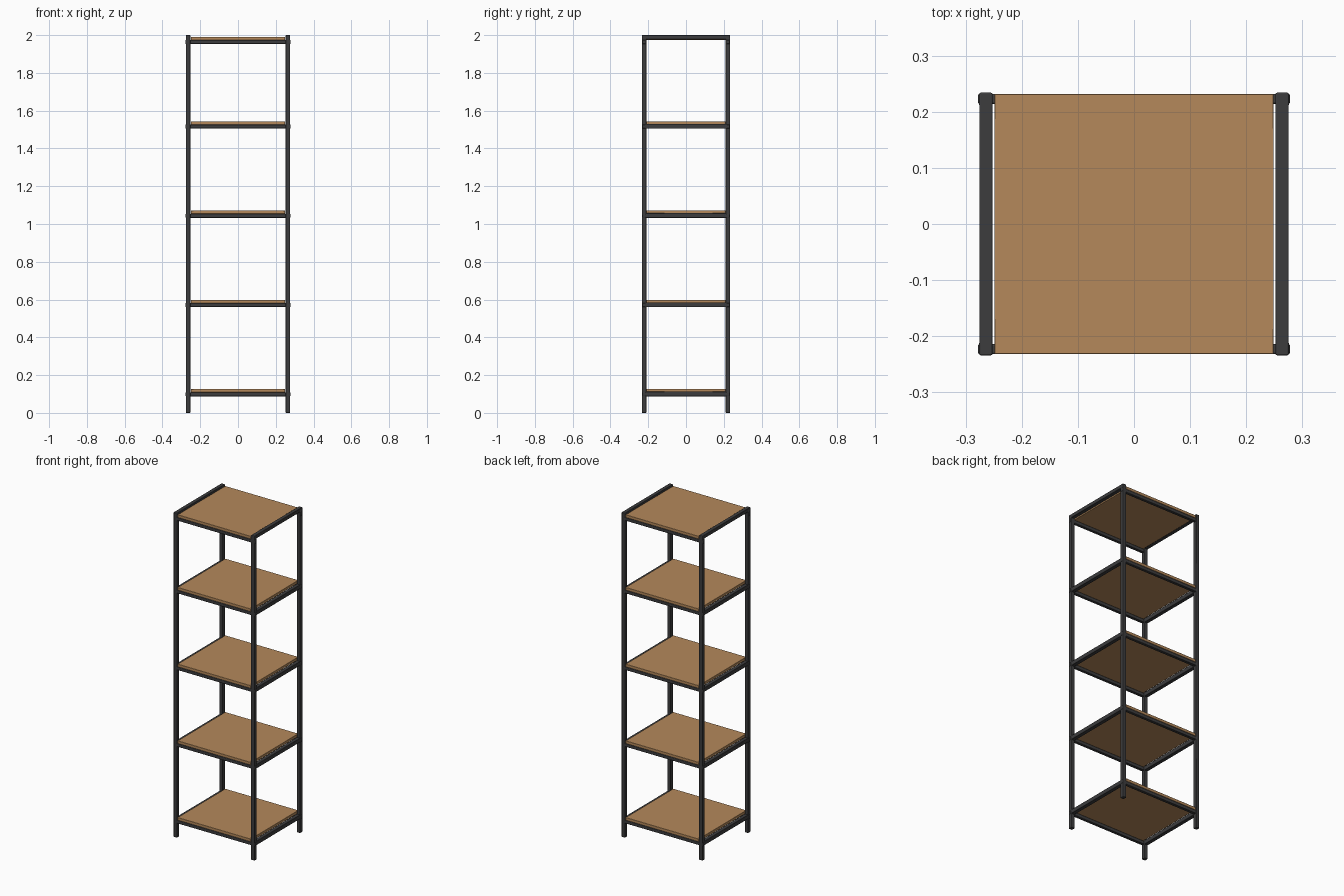
import bpy

if "Cube" in bpy.data.objects:
    bpy.data.objects.remove(bpy.data.objects["Cube"])


def material(name, rgb):
    m = bpy.data.materials.new(name)
    m.diffuse_color = (*rgb, 1)
    m.use_nodes = True
    m.node_tree.nodes["Principled BSDF"].inputs["Base Color"].default_value = m.diffuse_color
    return m


METAL = material("dark metal", (0.045, 0.045, 0.047))
WOOD = material("warm wood", (0.46, 0.25, 0.105))


def box(name, x, y, z, mat, bevel):
    """Box from (min, max) ranges, with softened edges."""
    bpy.ops.mesh.primitive_cube_add(size=1, location=[sum(r) / 2 for r in (x, y, z)])
    ob = bpy.context.object
    ob.name = name
    ob.scale = [r[1] - r[0] for r in (x, y, z)]
    bpy.ops.object.transform_apply(location=False, rotation=False, scale=True)
    ob.data.materials.append(mat)
    mod = ob.modifiers.new("soft edges", 'BEVEL')
    mod.width = bevel
    mod.segments = 2
    bpy.ops.object.shade_smooth_by_angle()
    return ob


def span(side, inner, outer):
    """Range on the positive or negative side of an axis."""
    return (inner, outer) if side > 0 else (-outer, -inner)


# corner posts
for sx, nx in ((-1, "left"), (1, "right")):
    for sy, ny in ((-1, "front"), (1, "back")):
        box(f"{ny}_{nx}_post", span(sx, 0.252, 0.276), span(sy, 0.210, 0.234),
            (0, 2), METAL, 0.003)

# shelves: (z of board underside)
levels = [0.109 + 0.4725 * i for i in range(4)] + [1.974]
for i, z in enumerate(levels, 1):
    top = i == len(levels)
    box(f"shelf_board_{i}", (-0.249, 0.249), (-0.232, 0.232), (z, z + 0.017), WOOD, 0.0015)
    # front and back rails, ends poking slightly through the posts
    for s, n in ((-1, "front"), (1, "back")):
        box(f"{n}_rail_{i}", (-0.278, 0.278), span(s, 0.214, 0.232),
            (z - 0.021, z), METAL, 0.003)
    # side rails: flush with the post tops on the highest level
    zr = (1.978, 2.0) if top else (z - 0.021, z + 0.004)
    for s, n in ((-1, "left"), (1, "right")):
        box(f"{n}_rail_{i}", span(s, 0.2525, 0.2755), (-0.2335, 0.2335) if top else (-0.215, 0.215),
            zr, METAL, 0.002)
